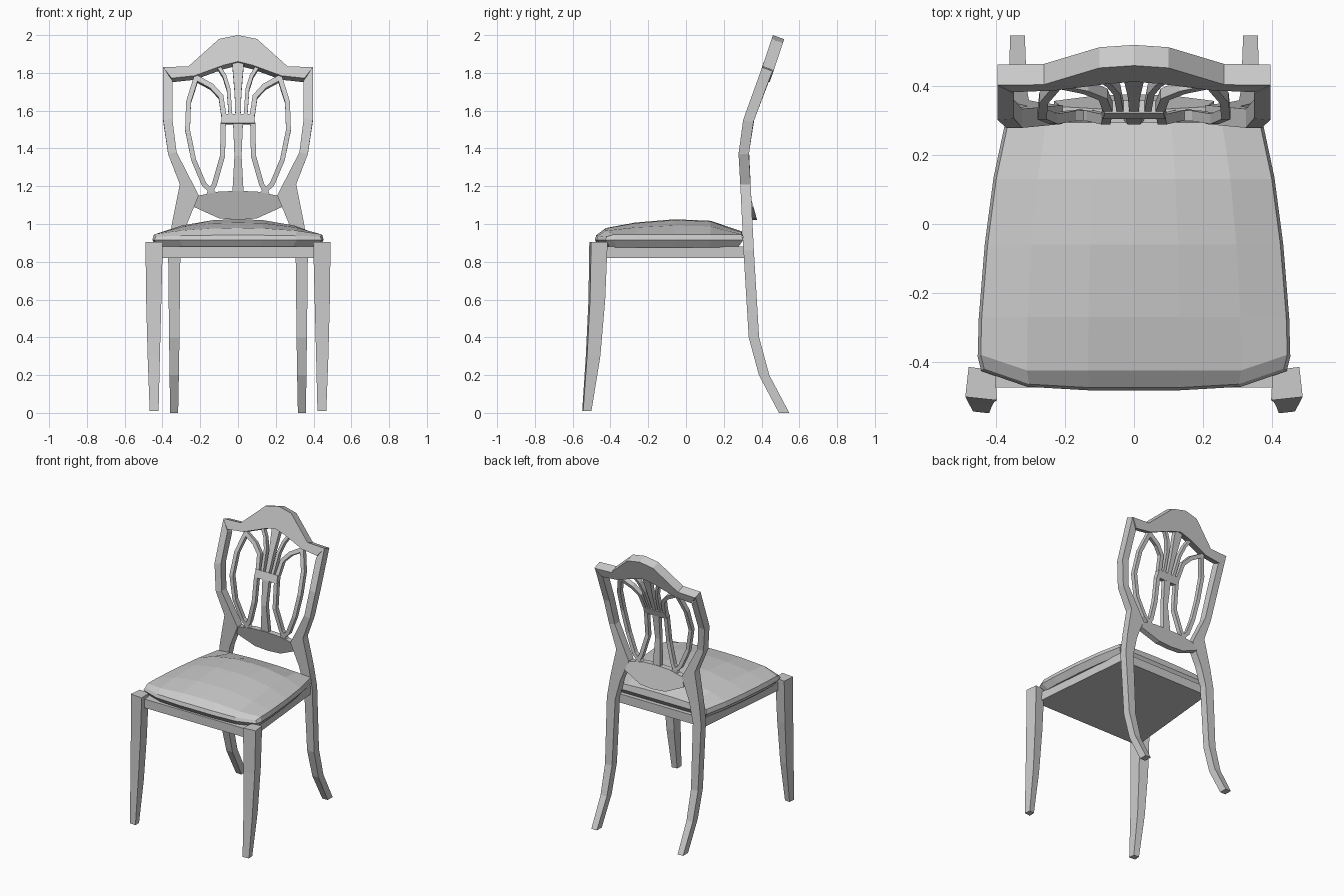
import bpy, bmesh
from mathutils import Vector

if "Cube" in bpy.data.objects:
    bpy.data.objects.remove(bpy.data.objects["Cube"])

# Side-view sweep of the back: (z, y of the front surface)
SWEEP = [(0, .492), (.2, .386), (.4, .332), (.88, .303), (1.2, .288),
         (1.36, .277), (1.53, .295), (1.8, .393), (2.0, .46)]
RAIL_SWEEP = [(1.02, .335), (1.18, .29)]


def lookup(table, z):
    for (z0, y0), (z1, y1) in zip(table, table[1:]):
        if z <= z1:
            return y0 + (y1 - y0) * (z - z0) / (z1 - z0)
    return table[-1][1]


def finish(bm, name, mirror=False):
    bmesh.ops.recalc_face_normals(bm, faces=bm.faces)
    me = bpy.data.meshes.new(name)
    bm.to_mesh(me)
    bm.free()
    ob = bpy.data.objects.new(name, me)
    bpy.context.collection.objects.link(ob)
    if mirror:
        mod = ob.modifiers.new("Mirror", 'MIRROR')
        mod.use_mirror_merge = False
    return ob


def loft(name, rings, mirror=False):
    """Skin a list of four-point rings and cap both ends."""
    bm = bmesh.new()
    rs = [[bm.verts.new(p) for p in r] for r in rings]
    for a, b in zip(rs, rs[1:]):
        for i in range(len(a)):
            j = (i + 1) % len(a)
            bm.faces.new((a[i], a[j], b[j], b[i]))
    bm.faces.new(rs[0])
    bm.faces.new(rs[-1])
    return finish(bm, name, mirror)


def slab(name, pairs, depth=.055, inset=0, sweep=SWEEP, mirror=False):
    """Bend a flat front-view strip, given as (x, z) edge pairs, along the sweep."""
    def pt(p, d):
        x, z = p
        tilt = .36 * min(max((z - 1.36) / .4, 0), 1)
        return (x, lookup(sweep, z) + d, z - tilt * d)
    return loft(name, [(pt(a, inset), pt(b, inset), pt(b, inset + depth), pt(a, inset + depth))
                       for a, b in pairs], mirror)


def bar(name, path, w, depth=.03, inset=.012, mirror=True):
    """Thin splat bar of width w following an (x, z) path."""
    pts = [Vector(p) for p in path]
    pairs = []
    for i, p in enumerate(pts):
        t = (pts[min(i + 1, len(pts) - 1)] - pts[max(i - 1, 0)]).normalized()
        n = Vector((-t.y, t.x)) * w / 2
        pairs.append((tuple(p + n), tuple(p - n)))
    return slab(name, pairs, depth, inset, mirror=mirror)


def sym(pairs):
    """Complete a half strip that starts at x = 0."""
    flip = [tuple((-x, z) for x, z in p) for p in pairs[:0:-1]]
    return flip + pairs


# Back legs running up into the shield-shaped uprights
slab("back_leg_and_upright", [
    ((.36, 0), (.317, 0)), ((.362, .2), (.313, .2)), ((.365, .4), (.31, .4)),
    ((.37, .86), (.305, .86)), ((.35, 1.0), (.27, 1.0)), ((.328, 1.11), (.233, 1.09)),
    ((.308, 1.21), (.208, 1.152)), ((.37, 1.37), (.325, 1.38)),
    ((.396, 1.55), (.348, 1.56)), ((.396, 1.83), (.348, 1.76))], mirror=True)

# Crest rail
slab("crest_rail", sym([
    ((0, 2.0), (0, 1.86)), ((.1, 1.98), (.08, 1.84)),
    ((.262, 1.835), (.23, 1.785)), ((.396, 1.83), (.352, 1.772))]), depth=.06)

# Lower rail of the shield
slab("shield_base_rail", sym([
    ((0, 1.175), (0, 1.022)), ((.1, 1.172), (.1, 1.03)),
    ((.21, 1.15), (.233, 1.09))]), depth=.04, inset=.002, sweep=RAIL_SWEEP)

# Pierced splat
slab("splat_centre_lower", [((-.03, 1.16), (.03, 1.16)), ((-.019, 1.36), (.019, 1.36)),
                            ((-.026, 1.54), (.026, 1.54))], .03, .012)
slab("splat_centre_upper", [((-.014, 1.58), (.014, 1.58)), ((-.018, 1.7), (.018, 1.7)),
                            ((-.032, 1.87), (.032, 1.87))], .03, .012)
slab("splat_block", [((-.09, 1.535), (.09, 1.535)), ((-.085, 1.585), (.085, 1.585))], .036, .008)
bar("splat_outer_oval", [(.12, 1.155), (.18, 1.21), (.235, 1.34), (.267, 1.5),
                         (.262, 1.65), (.22, 1.785)], .026)
bar("splat_lower_curve", [(.155, 1.155), (.125, 1.21), (.082, 1.36), (.078, 1.54)], .027)
bar("splat_upper_curve", [(.076, 1.58), (.09, 1.68), (.14, 1.735), (.23, 1.785)], .027)
bar("splat_inner_curve", [(.04, 1.58), (.05, 1.72), (.072, 1.79), (.1, 1.835)], .02)

# Front legs: (z, x inner, x outer, y front, y back), slightly turned outward
rings = []
for z, xi, xo, yf, yb in [(.01, .423, .465, -.547, -.503), (.3, .417, .475, -.527, -.457),
                          (.6, .41, .482, -.512, -.432), (.905, .403, .485, -.507, -.42)]:
    k = .06 * (xo - xi)
    rings.append([(xi - k, yf - k, z), (xo + k, yf + k, z), (xo - k, yb + k, z), (xi, yb - k, z)])
loft("front_leg", rings, mirror=True)

# Seat frame with closed underside
loft("seat_frame", [[(-.43, -.475, z), (.43, -.475, z), (.355, .308, z), (-.355, .308, z)]
                    for z in (.82, .882)])

# Cushion: domed grid with a rounded edge; rows are (y, half width, crown share)
ROWS = [(-.445, .435, .1), (-.415, .445, .42), (-.27, .442, .78), (-.06, .425, 1),
        (.13, .4, .9), (.295, .365, .2)]
US = [-1, -.7, -.3, 0, .3, .7, 1]
bm = bmesh.new()
grid = []
for r, (y, w, f) in enumerate(ROWS):
    row = []
    for u in US:
        yy = y
        if r == 0:
            yy = -.475 if abs(u) < .5 else (-.465 if abs(u) < .9 else -.42)
        elif r == 1:
            yy = -.425 if abs(u) < .9 else -.38
        crown = .08 * f * (1 - abs(u) ** 2.5)
        row.append(bm.verts.new((u * w, yy, .945 + crown - (.012 if r == 0 else 0))))
    grid.append(row)
for a, b in zip(grid, grid[1:]):
    for i in range(len(US) - 1):
        bm.faces.new((a[i], a[i + 1], b[i + 1], b[i]))
for z, s in ((.915, 1.02), (.876, .93)):
    edges = [e for e in bm.edges if e.is_boundary]
    out = bmesh.ops.extrude_edge_only(bm, edges=edges)["geom"]
    for v in (g for g in out if isinstance(g, bmesh.types.BMVert)):
        v.co = (v.co.x * s, (v.co.y + .08) * s - .08, z)
bmesh.ops.holes_fill(bm, edges=[e for e in bm.edges if e.is_boundary], sides=0)
finish(bm, "seat_cushion")
